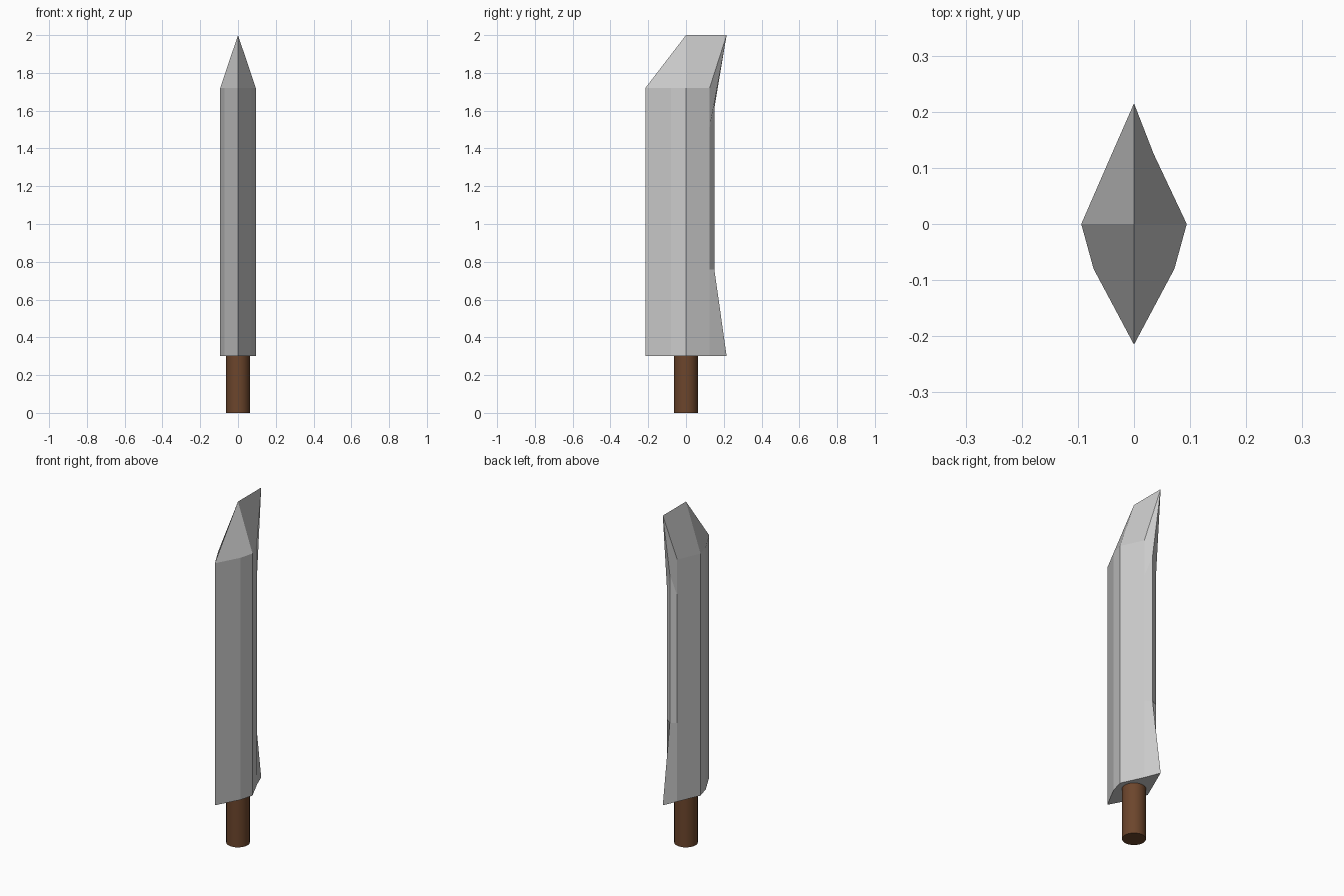
import bpy, bmesh, math

if "Cube" in bpy.data.objects:
    bpy.data.objects.remove(bpy.data.objects["Cube"])

# Blade: eight-sided section swept through four levels, with a hollow back edge
ring = [(0, 0.215), (0.035, 0.125), (0.094, 0), (0.072, -0.08),
        (0, -0.215), (-0.072, -0.08), (-0.094, 0), (-0.036, 0.133)]
levels = [0.3, 0.76, 1.51, 1.72]
back_edge = [(0.215, 0.3), (0.15, 0.76), (0.15, 1.63), (0.215, 2.0)]

bm = bmesh.new()
rows = []
for z, (by, bz) in zip(levels, back_edge):
    row = [bm.verts.new((0, by, bz))]
    row += [bm.verts.new((x, y, z)) for x, y in ring[1:]]
    rows.append(row)

for lo, hi in zip(rows, rows[1:]):
    for j in range(8):
        k = (j + 1) % 8
        quad = [lo[j], lo[k], hi[k], hi[j]]
        if j == 0:                      # keeps the hollow symmetrical
            quad = quad[1:] + quad[:1]
        bm.faces.new(quad)
bm.faces.new(rows[0])

# Slanted tip: ridge from the apex to the back point
top = rows[-1]
apex = bm.verts.new((0, 0, 2))
bm.faces.new([apex, top[2], top[1], top[0]])
bm.faces.new([apex, top[0], top[7], top[6]])
bm.faces.new([apex, top[4], top[3], top[2]])
bm.faces.new([apex, top[6], top[5], top[4]])
bmesh.ops.recalc_face_normals(bm, faces=bm.faces[:])
mesh = bpy.data.meshes.new("blade")
bm.to_mesh(mesh)
bm.free()
blade = bpy.data.objects.new("blade", mesh)
bpy.context.collection.objects.link(blade)

# Handle: plain round wooden grip
bpy.ops.mesh.primitive_cylinder_add(vertices=32, radius=0.0625, depth=0.3,
                                    location=(0, 0, 0.15))
handle = bpy.context.object
handle.name = "handle"
bpy.ops.object.shade_smooth_by_angle(angle=math.radians(30))
wood = bpy.data.materials.new("wood")
wood.diffuse_color = (0.15, 0.06, 0.025, 1)
wood.use_nodes = True
wood.node_tree.nodes["Principled BSDF"].inputs["Base Color"].default_value = wood.diffuse_color
handle.data.materials.append(wood)
